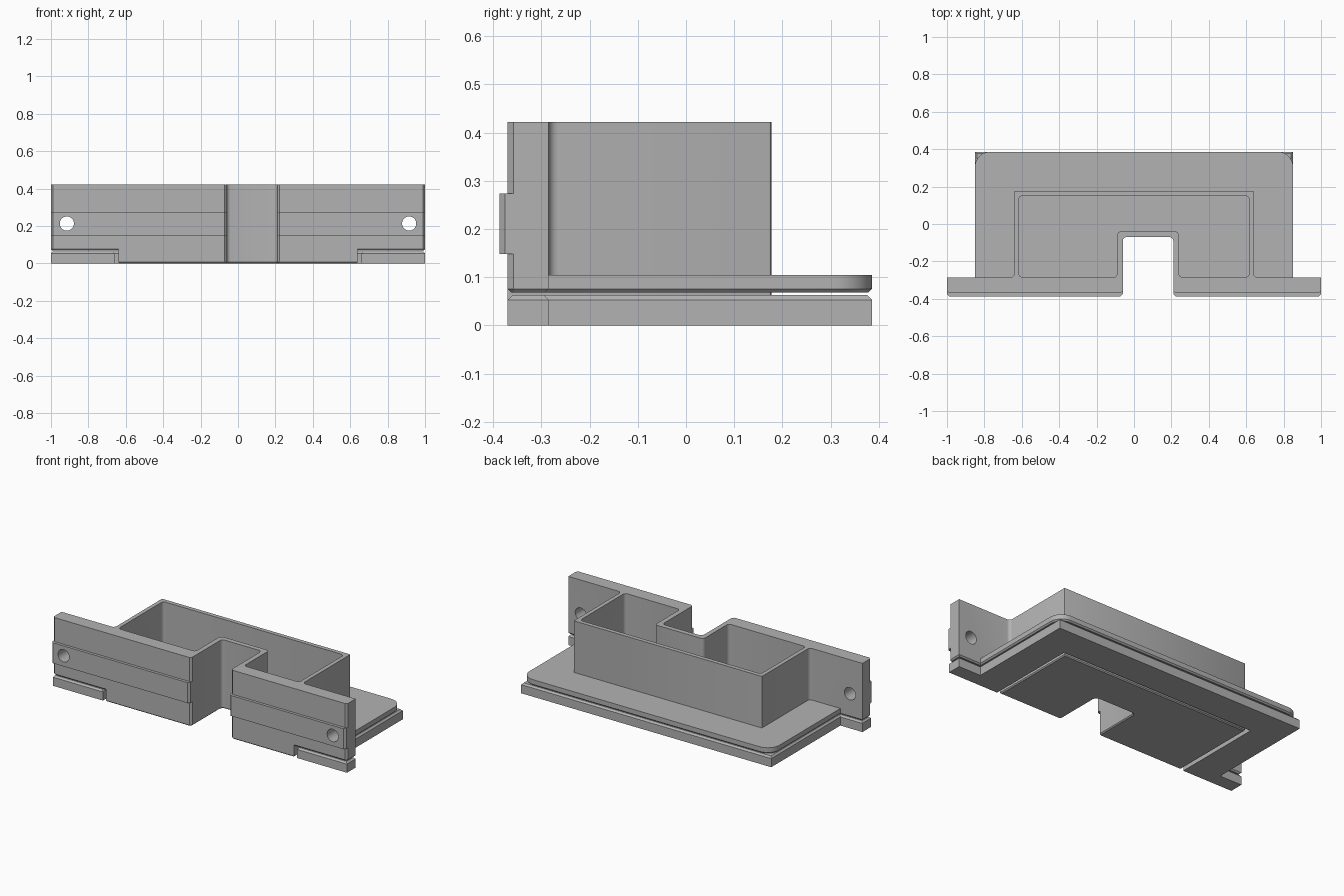
import bpy, bmesh, math
from mathutils import Vector

if "Cube" in bpy.data.objects:
    bpy.data.objects.remove(bpy.data.objects["Cube"])

grey = bpy.data.materials.new("plain grey")
grey.diffuse_color = (0.45, 0.45, 0.45, 1)
grey.use_nodes = True
grey.node_tree.nodes["Principled BSDF"].inputs["Base Color"].default_value = grey.diffuse_color


def rounded(points):
    """Outline from corners (x, y, radius, steps); one step gives a chamfer."""
    out = []
    for i, (x, y, r, n) in enumerate(points):
        p = Vector((x, y))
        if not r:
            out.append(p)
            continue
        a = (Vector(points[i - 1][:2]) - p).normalized()
        b = (Vector(points[(i + 1) % len(points)][:2]) - p).normalized()
        if n == 1:
            out += [p + a * r, p + b * r]
            continue
        centre = p + (a + b) * r
        for k in range(n + 1):
            t = math.pi / 2 * k / n
            out.append(centre - b * r * math.cos(t) - a * r * math.sin(t))
    return out


def prism(name, points, z0, z1, low=0, high=0):
    """Extruded outline with optional chamfer on its lower or upper rim."""
    bm = bmesh.new()
    face = bm.faces.new([bm.verts.new((p.x, p.y, z0)) for p in rounded(points)])
    top = bmesh.ops.extrude_face_region(bm, geom=[face])["geom"]
    bmesh.ops.translate(bm, vec=(0, 0, z1 - z0),
                        verts=[v for v in top if isinstance(v, bmesh.types.BMVert)])
    bmesh.ops.recalc_face_normals(bm, faces=bm.faces)
    for z, size in ((z0, low), (z1, high)):
        if size:
            rim = [e for e in bm.edges if all(abs(v.co.z - z) < 1e-5 for v in e.verts)]
            bmesh.ops.bevel(bm, geom=rim, offset=size, segments=1, affect='EDGES')
    mesh = bpy.data.meshes.new(name)
    bm.to_mesh(mesh)
    bm.free()
    mesh.materials.append(grey)
    ob = bpy.data.objects.new(name, mesh)
    bpy.context.collection.objects.link(ob)
    return ob


def combine(target, other, operation):
    mod = target.modifiers.new(operation.lower(), 'BOOLEAN')
    mod.object, mod.operation, mod.solver = other, operation, 'EXACT'
    bpy.context.view_layer.objects.active = target
    bpy.ops.object.modifier_apply(modifier=mod.name)
    bpy.data.objects.remove(other)


F, B = -0.37, -0.285          # front and back of the mounting wall
C = 0.012                     # edge chamfer
notch = [(-0.06, F, C, 1), (-0.06, -0.07, 0.02, 4),
         (0.21, -0.07, 0.02, 4), (0.21, F, C, 1)]

# upper housing: mounting wall and box walls
housing = prism("housing", [(-1, F, C, 1)] + notch + [
    (1, F, C, 1), (1, B, 0, 0), (0.64, B, 0.02, 4), (0.64, 0.177, 0.006, 2),
    (-0.64, 0.177, 0.006, 2), (-0.64, B, 0.02, 4), (-1, B, 0, 0)], 0.068, 0.422, low=0.008)

# plug reaching down through the base frame
plug = prism("plug", [(-0.64, F, 0, 0)] + notch + [
    (0.64, F, 0, 0), (0.64, 0.177, 0.006, 2), (-0.64, 0.177, 0.006, 2)], 0, 0.09, low=0.006)
combine(housing, plug, 'UNION')

# flange with rounded rear corners
flange = prism("flange", [
    (-0.85, -0.33, 0, 0), (-0.075, -0.33, 0, 0), (-0.075, -0.055, 0, 0),
    (0.225, -0.055, 0, 0), (0.225, -0.33, 0, 0), (0.85, -0.33, 0, 0),
    (0.85, 0.386, 0.08, 10), (-0.85, 0.386, 0.08, 10)], 0.068, 0.105, low=0.008)
combine(housing, flange, 'UNION')

# raised bands across the front wall
for outer, inner in ((-1, -0.06), (1, 0.21)):
    band = prism("front_band", [(outer, -0.387, C, 1), (inner, -0.387, C, 1),
                                (inner, -0.358, 0, 0), (outer, -0.358, 0, 0)], 0.148, 0.274)
    combine(housing, band, 'UNION')

# open pocket
pocket = prism("pocket", [
    (-0.615, B, 0.02, 4), (-0.09, B, 0.02, 4), (-0.09, -0.04, 0.02, 4),
    (0.24, -0.04, 0.02, 4), (0.24, B, 0.02, 4), (0.615, B, 0.02, 4),
    (0.615, 0.151, 0.02, 4), (-0.615, 0.151, 0.02, 4)], 0.03, 0.5)
combine(housing, pocket, 'DIFFERENCE')

# screw holes
for x in (-0.915, 0.915):
    bpy.ops.mesh.primitive_cylinder_add(vertices=32, radius=0.038, depth=0.3,
                                        location=(x, -0.33, 0.213),
                                        rotation=(math.pi / 2, 0, 0))
    hole = bpy.context.object
    hole.data.materials.append(grey)
    combine(housing, hole, 'DIFFERENCE')

# separate base frame around the plug
frame = prism("base_frame", [
    (-1, F, 0, 0), (-0.66, F, 0, 0), (-0.66, 0.197, 0, 0), (0.66, 0.197, 0, 0),
    (0.66, F, 0, 0), (1, F, 0, 0), (1, B, 0, 0), (0.85, B, 0, 0),
    (0.85, 0.386, 0, 0), (-0.85, 0.386, 0, 0), (-0.85, B, 0, 0), (-1, B, 0, 0)],
    0, 0.063, high=0.01)

for ob in (housing, frame):
    bpy.ops.object.select_all(action='DESELECT')
    ob.select_set(True)
    bpy.context.view_layer.objects.active = ob
    bpy.ops.object.shade_smooth_by_angle(angle=math.radians(30))
